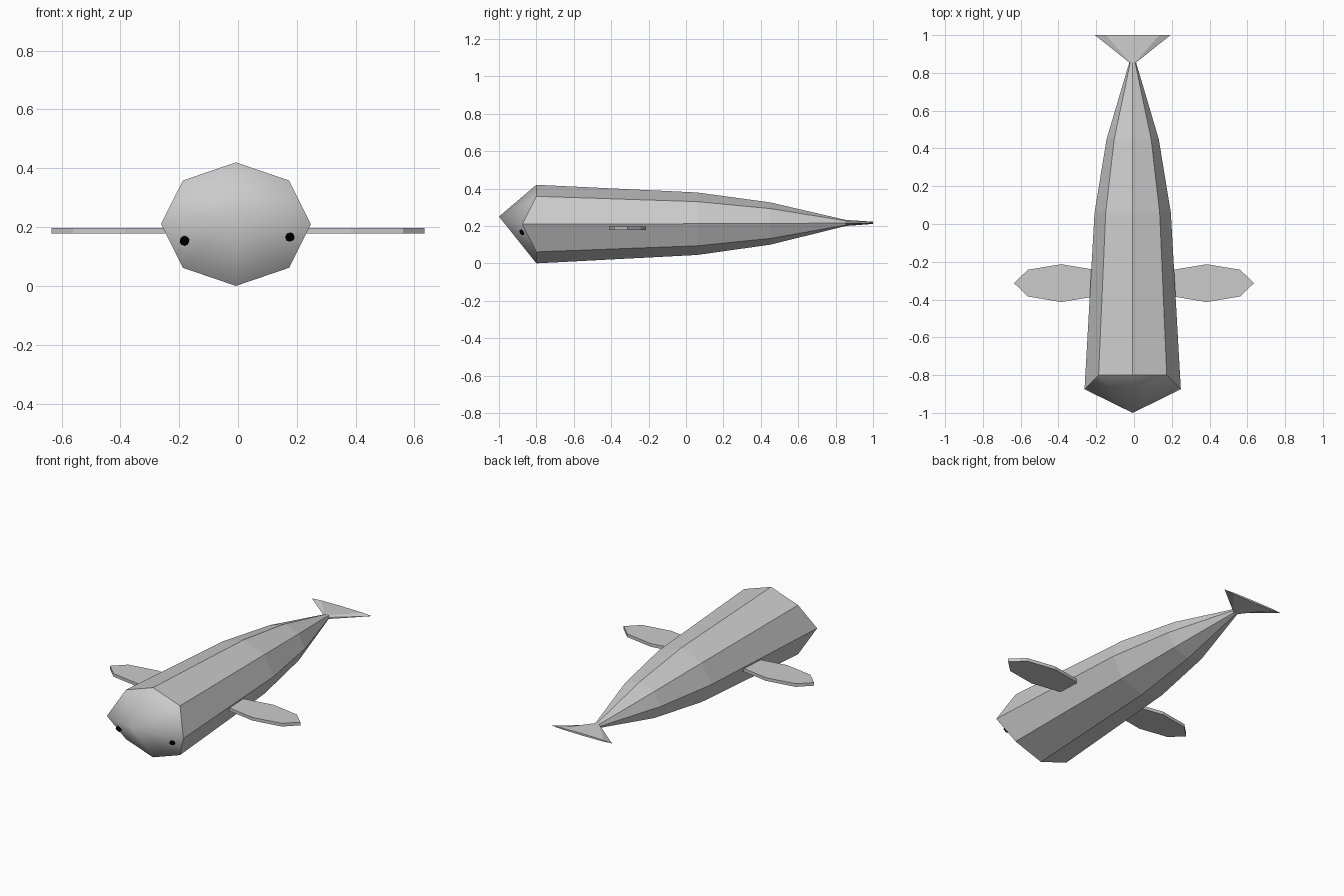
import bpy, bmesh, math
from mathutils import Vector

if "Cube" in bpy.data.objects:
    bpy.data.objects.remove(bpy.data.objects["Cube"])

CX = -0.007  # the body sits slightly off centre
SIDES = 8


def finish(bm, name):
    bmesh.ops.recalc_face_normals(bm, faces=bm.faces[:])
    mesh = bpy.data.meshes.new(name)
    bm.to_mesh(mesh)
    bm.free()
    obj = bpy.data.objects.new(name, mesh)
    bpy.context.collection.objects.link(obj)
    return obj


# body: octagonal rings (y, half width, half height, centre z), flaring into the tail fluke
rings = [
    (-0.80, 0.255, 0.210, 0.210),
    (0.06, 0.202, 0.167, 0.212),
    (0.45, 0.138, 0.113, 0.213),
    (0.855, 0.018, 0.016, 0.216),
    (1.00, 0.200, 0.006, 0.217),
]
bm = bmesh.new()
loops = []
for y, rx, rz, cz in rings:
    loop = []
    for i in range(SIDES):
        a = math.tau * i / SIDES
        loop.append(bm.verts.new((CX + rx * math.cos(a), y, cz + rz * math.sin(a))))
    loops.append(loop)
for i in (0, SIDES // 2):  # cheeks reach forward
    loops[0][i].co.y = -0.875
for a, b in zip(loops, loops[1:]):
    for i in range(SIDES):
        j = (i + 1) % SIDES
        bm.faces.new((a[i], a[j], b[j], b[i]))
bm.faces.new(loops[-1])

# smooth blunt snout
tip = bm.verts.new((CX, -1.0, 0.25))
for i in range(SIDES):
    f = bm.faces.new((loops[0][i], tip, loops[0][(i + 1) % SIDES]))
    f.smooth = True
finish(bm, "body")

# eyes: small dark discs lying on the snout surface
black = bpy.data.materials.new("eye_black")
black.diffuse_color = (0.0, 0.0, 0.0, 1)
black.use_nodes = True
black.node_tree.nodes["Principled BSDF"].inputs["Base Color"].default_value = black.diffuse_color
for name, side, pos in (("eye_right", 1, (0.176, -0.876, 0.167)),
                        ("eye_left", -1, (-0.182, -0.877, 0.153))):
    cheek = Vector((side * 0.255, 0.125, -0.04))
    jaw = Vector((side * 0.18, 0.2, -0.188))
    normal = cheek.cross(jaw)
    if normal.y > 0:
        normal.negate()
    bpy.ops.mesh.primitive_cylinder_add(vertices=8, radius=0.015, depth=0.016, location=pos)
    eye = bpy.context.object
    eye.name = name
    eye.rotation_euler = normal.to_track_quat('Z', 'Y').to_euler()
    eye.data.materials.append(black)

# side fins: flat stretched octagons
for name, side in (("fin_right", 1), ("fin_left", -1)):
    bpy.ops.mesh.primitive_cylinder_add(vertices=SIDES, radius=1, depth=1,
                                        location=(side * 0.385, -0.313, 0.188))
    fin = bpy.context.object
    fin.name = name
    fin.scale = (0.25, 0.1, 0.019)
